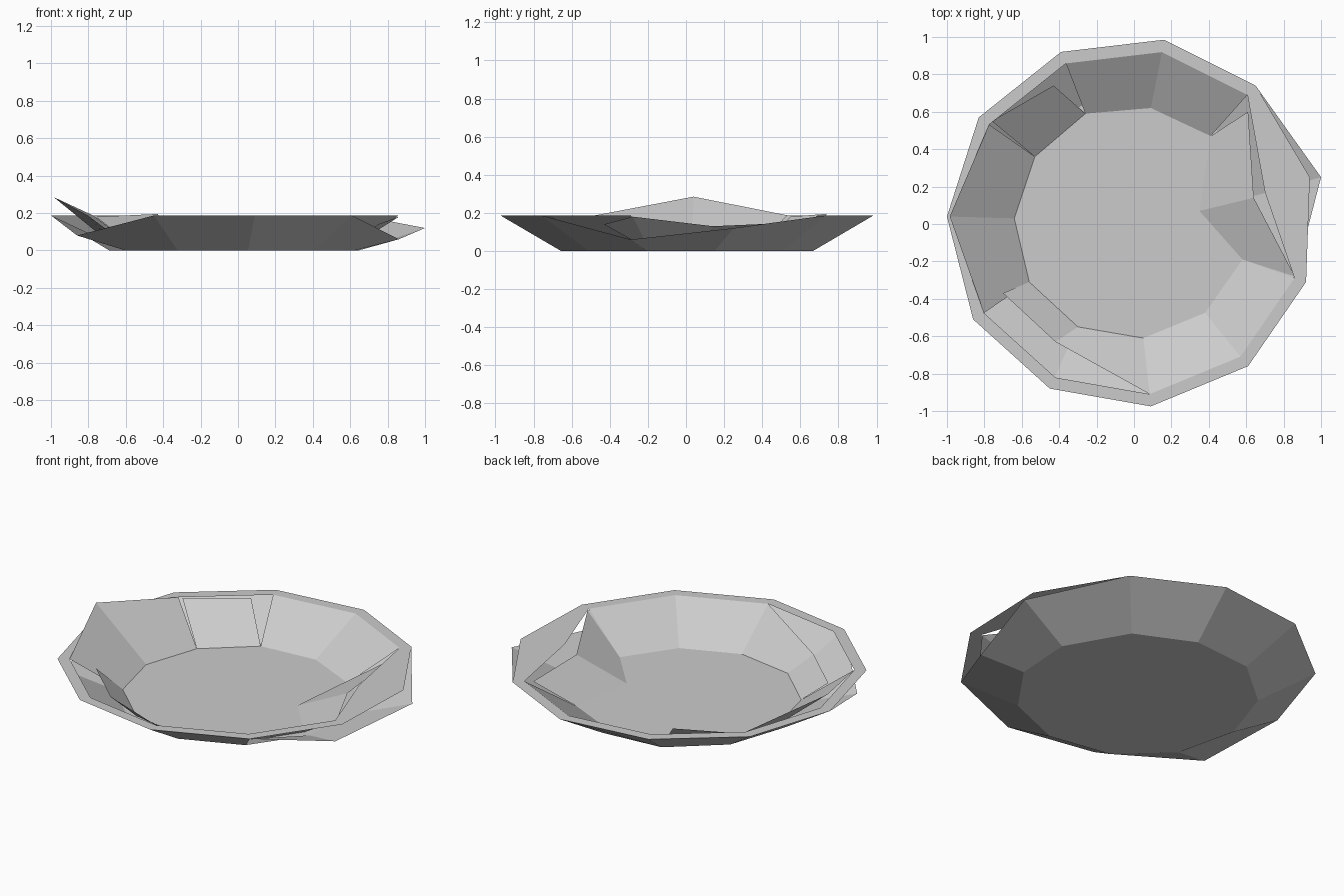
import bpy

if "Cube" in bpy.data.objects:
    bpy.data.objects.remove(bpy.data.objects["Cube"])

# Eleven corners of the battered dish, going clockwise from the back
RIM = [(0.16, 0.985), (0.65, 0.74), (1.0, 0.25), (0.92, -0.31), (0.61, -0.76),
       (0.09, -0.975), (-0.45, -0.88), (-0.86, -0.51), (-1.0, 0.04),
       (-0.83, 0.57), (-0.39, 0.92)]
FLOOR = [(0.09, 0.62), (0.41, 0.47), (0.60, 0.14), (0.58, -0.19), (0.38, -0.475),
         (0.05, -0.61), (-0.30, -0.55), (-0.56, -0.31), (-0.64, 0.03),
         (-0.53, 0.36), (-0.26, 0.59)]
N = len(RIM)
H = 0.187


def ring(points, scale, z, dents=None):
    """Scaled ring at height z, with some corners knocked out of place."""
    out = [(x * scale, y * scale, z) for x, y in points]
    for i, p in (dents or {}).items():
        out[i] = p
    return out


def make(name, polygons):
    """Object made from separate corner-point polygons."""
    verts, faces = [], []
    for poly in polygons:
        faces.append(tuple(range(len(verts), len(verts) + len(poly))))
        verts.extend(poly)
    mesh = bpy.data.meshes.new(name)
    mesh.from_pydata(verts, [], faces)
    mesh.update()
    obj = bpy.data.objects.new(name, mesh)
    bpy.context.collection.objects.link(obj)


def band(lower, upper, panels=None):
    """Quads between two rings; panels gives broken quads their own top edge."""
    quads = []
    for i in range(N):
        j = (i + 1) % N
        a, b = (panels or {}).get(i, (upper[i], upper[j]))
        quads.append([lower[i], a, b, lower[j]])
    return quads


# Outer shell: flat base and sloping wall with sunken rim corners
base = ring(FLOOR, 1.075, 0.0)
outer_rim = ring(RIM, 1.0, H, {2: (1.0, 0.25, 0.12), 3: (0.86, -0.29, 0.06),
                               7: (-0.86, -0.42, 0.08)})
make("outer_shell", band(base, outer_rim) + [base])

# Flat lip, pushed in on the right
make("rim_lip", band(
    ring(RIM, 1.0, H, {2: (0.94, 0.25, H)}),
    ring(RIM, 0.933, H, {2: (0.70, 0.17, H)})))

# Inner shell: floor, wall and the wall panels that have come loose
floor = ring(FLOOR, 1.0, 0.004, {2: (0.35, 0.07, 0.004)})
inner_rim = ring(RIM, 0.933, H, {8: (-0.985, 0.04, 0.285)})
bent = (0.64, 0.14, 0.13)
tip = (0.86, -0.28, 0.18)
fold = (-0.42, -0.63, 0.12)
panels = {1: ((0.61, 0.60, 0.15), bent),
          2: (bent, tip),
          5: (inner_rim[5], fold),
          6: (fold, (-0.70, -0.37, 0.12)),
          9: ((-0.76, 0.55, 0.18), (-0.43, 0.74, 0.195))}
wall = [q[::-1] for q in band(floor, inner_rim, panels)]
make("inner_shell", wall + [floor[::-1]])

# Small torn flap beside the loose right-hand panel
make("torn_flap", [[floor[3], (0.75, -0.43, 0.14), tip]])
